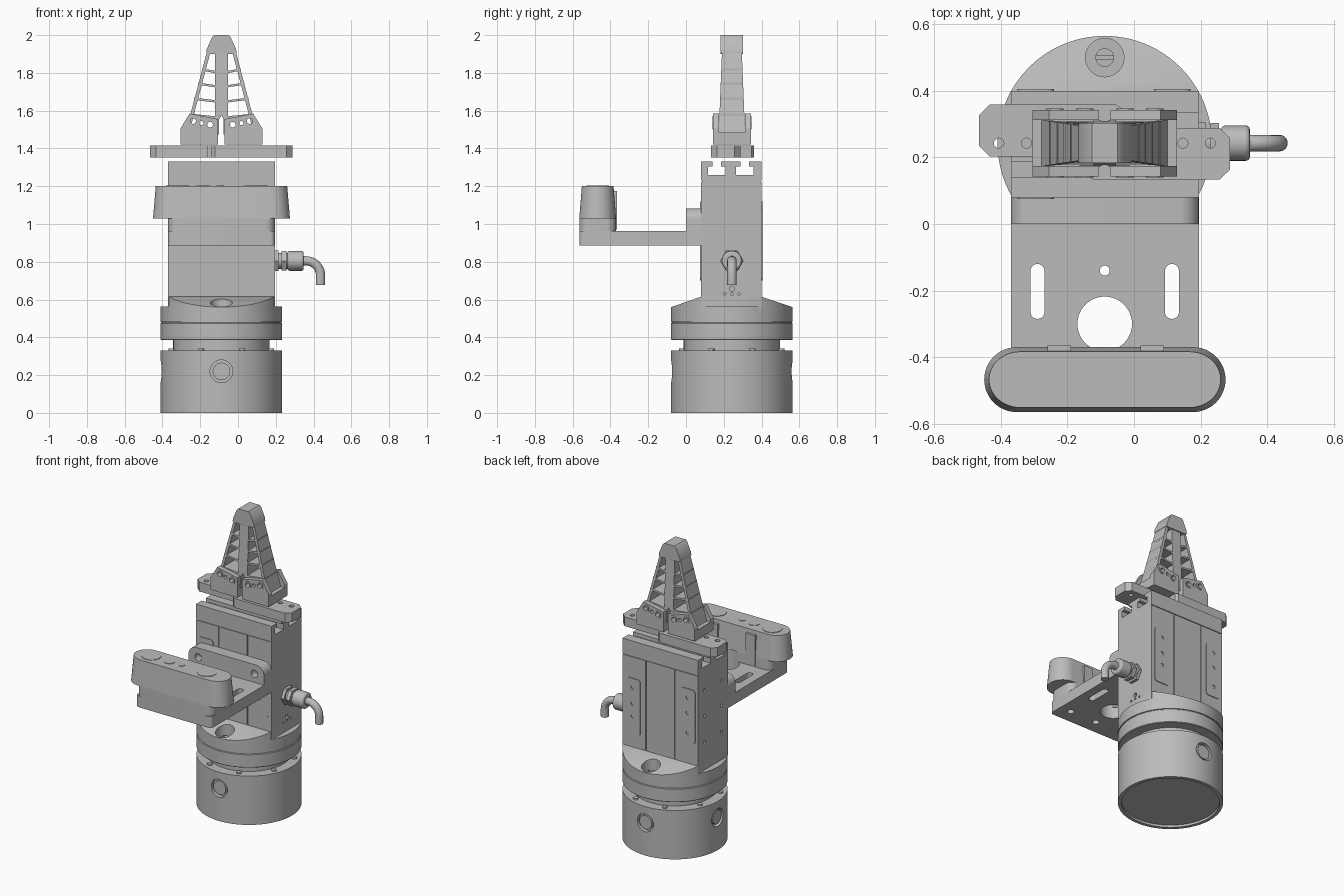
import bpy, bmesh, math
from mathutils import Vector, Matrix

cube = bpy.data.objects.get("Cube")
if cube:
    bpy.data.objects.remove(cube)

grey = bpy.data.materials.new("machined grey")
grey.use_nodes = True
tone = (0.5, 0.5, 0.5, 1)
grey.diffuse_color = tone
grey.node_tree.nodes["Principled BSDF"].inputs["Base Color"].default_value = tone

CX, CY, R = -0.088, 0.243, 0.322   # main column axis and radius
X0, X1, Y0, Y1 = -0.37, 0.195, 0.08, 0.40   # gripper body footprint
parts = []


def finish(name, bm):
    bmesh.ops.recalc_face_normals(bm, faces=bm.faces)
    mesh = bpy.data.meshes.new(name)
    bm.to_mesh(mesh)
    bm.free()
    mesh.materials.append(grey)
    ob = bpy.data.objects.new(name, mesh)
    bpy.context.collection.objects.link(ob)
    parts.append(ob)
    return ob


def prism(name, pts, axis, lo, hi):
    """Extrude a 2D outline along an axis; the outline uses the other two axes in order."""
    def place(p, d):
        v = list(p)
        v.insert("xyz".index(axis), d)
        return v
    bm = bmesh.new()
    a = [bm.verts.new(place(p, lo)) for p in pts]
    b = [bm.verts.new(place(p, hi)) for p in pts]
    bm.faces.new(a)
    bm.faces.new(b)
    for i in range(len(pts)):
        j = (i + 1) % len(pts)
        bm.faces.new((a[i], a[j], b[j], b[i]))
    return finish(name, bm)


def rounded(u0, u1, v0, v1, r, n=8):
    r = min(r, (u1 - u0) / 2 - 1e-4, (v1 - v0) / 2 - 1e-4)
    out = []
    for k, (u, v) in enumerate([(u1 - r, v1 - r), (u0 + r, v1 - r), (u0 + r, v0 + r), (u1 - r, v0 + r)]):
        for i in range(n + 1):
            t = math.pi / 2 * (k + i / n)
            out.append((u + r * math.cos(t), v + r * math.sin(t)))
    return out


def box(name, x, y, z):
    return prism(name, [(x[0], y[0]), (x[1], y[0]), (x[1], y[1]), (x[0], y[1])], "z", *z)


def cyl(name, c, r, axis, lo, hi, n=32):
    pts = [(c[0] + r * math.cos(math.tau * i / n), c[1] + r * math.sin(math.tau * i / n)) for i in range(n)]
    return prism(name, pts, axis, lo, hi)


def bevel(ob, w, seg=3):
    m = ob.modifiers.new("edge", "BEVEL")
    m.width, m.segments, m.limit_method, m.angle_limit = w, seg, "ANGLE", 0.9
    return ob


def combine(ob, tools, op="DIFFERENCE"):
    bpy.context.view_layer.objects.active = ob
    for t in tools:
        m = ob.modifiers.new("cut", "BOOLEAN")
        m.object, m.operation, m.solver = t, op, "EXACT"
        bpy.ops.object.modifier_apply(modifier=m.name)
        parts.remove(t)
        bpy.data.objects.remove(t)
    return ob


# Round base with recessed underside and three side ports
base = cyl("base_ring", (CX, CY), R, "z", 0, 0.33, 96)
ports = [("y", (CX, 0.22), CY - R, 1), ("y", (CX, 0.22), CY + R, -1), ("x", (CY, 0.22), CX - R, 1)]
combine(base, [cyl("c", (CX, CY), 0.3, "z", -0.1, 0.015, 96)] +
        [cyl("c", c, 0.06, ax, *sorted((s - d * 0.1, s + d * 0.03))) for ax, c, s, d in ports])
for ax, c, s, d in ports:
    cyl("port_plug", c, 0.046, ax, *sorted((s + d * 0.008, s + d * 0.04)))
cyl("neck", (CX, CY), 0.255, "z", 0.32, 0.39, 96)
for i in range(8):
    t = math.tau * (i + 0.5) / 8
    cyl("rim_screw", (CX + 0.285 * math.cos(t), CY + 0.285 * math.sin(t)), 0.016, "z", 0.32, 0.34, 16)
bevel(cyl("coupling_ring", (CX, CY), R, "z", 0.385, 0.478, 96), 0.004, 1)

# Adapter flange with sloped shoulders and counterbored screws
flange = cyl("adapter_flange", (CX, CY), R, "z", 0.482, 0.7, 96)
slope = [(-0.3, 0.4), (0.8, 0.4), (0.8, 0.48), (CY + R, 0.56), (Y1, 0.615), (Y0, 0.615), (CY - R, 0.56), (-0.3, 0.48)]
combine(flange, [prism("c", slope, "x", -0.6, 0.5)], "INTERSECT")
bores = [CY - 0.257, CY + 0.257]
combine(flange, [box("c", (X1, 0.5), (-0.5, 1), (0.563, 0.8)), box("c", (-0.7, X0), (-0.5, 1), (0.563, 0.8))] +
        [cyl("c", (CX, y), 0.058, "z", 0.51, 0.8) for y in bores])
cyl("flange_core", (CX, CY), R - 0.006, "z", 0.47, 0.49, 96)
for y in bores:
    screw = cyl("flange_screw", (CX, y), 0.028, "z", 0.5, 0.54)
    combine(screw, [box("c", (CX - 0.04, CX + 0.04), (y - 0.004, y + 0.004), (0.53, 0.6))])

# Gripper body with two T-slots along the top
slots = []
for y in (0.1635, 0.3115):
    slots += [(y - 0.023, 1.33), (y - 0.023, 1.305), (y - 0.046, 1.305), (y - 0.046, 1.26),
              (y + 0.046, 1.26), (y + 0.046, 1.305), (y + 0.023, 1.305), (y + 0.023, 1.33)]
side = [(Y0, 0.565), (Y0, 1.222), (Y0 + 0.006, 1.222), (Y0 + 0.006, 1.23), (Y0, 1.23), (Y0, 1.33)] + slots + \
       [(Y1, 1.33), (Y1, 1.23), (Y1 - 0.006, 1.23), (Y1 - 0.006, 1.222), (Y1, 1.222), (Y1, 0.565)]
body = prism("gripper_body", side, "x", X0, X1)
cuts = [box("c", (x - 0.004, x + 0.004), ys, (0.62, 1.224)) for x in (-0.197, 0.017)
        for ys in ((Y0 - 0.1, Y0 + 0.006), (Y1 - 0.006, Y1 + 0.1))]
cuts += [cyl("c", (y, z), 0.011, "x", -0.5, X0 + 0.02, 12) for y in (0.15, 0.33) for z in (0.75, 0.93, 1.1)]
cuts += [cyl("c", (0.243, 0.657), 0.014, "x", X1 - 0.02, 0.4, 12)]
cuts += [cyl("c", (y, 0.63), 0.007, "x", X1 - 0.02, 0.4, 10) for y in (0.205, 0.243, 0.281)]
combine(body, cuts)

# Cover plates with screw holes on front and back
for x0, x1, z0, z1 in ((-0.35, -0.24, 0.755, 1.12), (0.06, 0.17, 0.70, 1.08)):
    for name, ys in (("front_cover", (Y0 - 0.005, Y0)), ("back_cover", (Y1, Y1 + 0.005))):
        plate = prism(name, rounded(x0, x1, z0, z1, 0.02, 4), "y", *ys)
        combine(plate, [cyl("c", ((x0 + x1) / 2, z), 0.013, "y", 0, 0.5, 16)
                        for z in (0.825, (z0 + z1) / 2 + 0.02, z1 - 0.06)])

# Cable gland and bent cable
cyl("gland_nut", (CY, 0.805), 0.062, "x", X1, 0.215, 6)
cyl("gland_neck", (CY, 0.805), 0.042, "x", 0.21, 0.27)
cyl("gland_hex", (CY, 0.805), 0.06, "x", 0.23, 0.256, 6)
bevel(cyl("gland_cap", (CY, 0.805), 0.053, "x", 0.262, 0.348), 0.012)
curve = bpy.data.curves.new("cable", "CURVE")
curve.dimensions, curve.bevel_depth, curve.bevel_resolution, curve.use_fill_caps = "3D", 0.025, 5, True
spline = curve.splines.new("POLY")
path = [(0.33, 0.805)] + [(0.36 + 0.077 * math.sin(t), 0.728 + 0.077 * math.cos(t))
                          for t in (math.pi / 20 * i for i in range(11))] + [(0.437, 0.678)]
spline.points.add(len(path) - 1)
for p, (x, z) in zip(spline.points, path):
    p.co = (x, CY, z, 1)
curve.materials.append(grey)
spline.use_smooth = True
bpy.context.collection.objects.link(bpy.data.objects.new("cable", curve))

# L-shaped sensor bracket
shelf = prism("bracket_shelf", rounded(X0, X1, -0.565, 0.04, 0.025), "z", 0.885, 0.962)
holes = [prism("c", rounded(x - 0.021, x + 0.021, -0.285, -0.12, 0.021), "z", 0.8, 1.1) for x in (CX - 0.202, CX + 0.202)]
holes += [cyl("c", (CX, -0.30), 0.082, "z", 0.8, 1.1, 48), cyl("c", (CX, -0.14), 0.015, "z", 0.8, 1.1)]
holes += [cyl("c", (x, -0.47), 0.022, "z", 0.8, 0.93) for x in (CX - 0.2, CX, CX + 0.2)]
combine(shelf, holes)
wall = prism("bracket_wall", rounded(X0, X1, 0.8, 1.083, 0.06), "y", 0, Y0)
combine(wall, [box("c", (-1, 1), (-1, 1), (0.7, 0.885))] +
        [cyl("c", (x, 1.02), 0.025, "y", -0.1, 0.05) for x in (CX - 0.21, CX + 0.21)])

# Pill-shaped sensor with tapered housing
combine(prism("sensor_foot", rounded(X0, X1, -0.565, -0.37, 0.05), "z", 0.962, 1.03),
        [cyl("c", (CX, -0.30), 0.082, "z", 0.8, 1.1, 48)])
housing = prism("sensor_housing", rounded(-0.45, 0.275, -0.565, -0.37, 0.1, 12), "z", 1.03, 1.2)
for v in housing.data.vertices:
    if v.co.z > 1.1:
        v.co.x = CX + (v.co.x - CX) * 0.96
        v.co.y = -0.4675 + (v.co.y + 0.4675) * 0.86
for x, r in ((-0.32, 0.06), (-0.185, 0.035), (-0.095, 0.02), (0.095, 0.06)):
    cyl("lens", (x, -0.467), r, "z", 1.195, 1.203)
for x in (-0.225, 0.055):
    box("sensor_clip", (x - 0.035, x + 0.035), (-0.39, -0.365), (0.97, 1.175))


def mirror_x(pts, s):
    return [(CX + s * x, z) for x, z in pts]


# Two interlocking jaw plates, one turned half a circle from the other
jaw = [(-0.06, -0.113), (0.035, -0.113), (0.052, -0.1), (0.052, -0.002), (-0.07, -0.002), (-0.07, 0.043),
       (-0.345, 0.043), (-0.377, 0.012), (-0.377, -0.082), (-0.345, -0.113)]
for name, s in (("right_jaw", 1), ("left_jaw", -1)):
    ob = prism(name, [(CX + s * x, CY + 0.003 - s * y) for x, y in jaw], "z", 1.352, 1.415)
    combine(ob, [cyl("c", (CX + s * x, CY), 0.015, "z", 1.3, 1.5, 20) for x in (-0.318, -0.235)])

# Ribbed flexible fingers, outlines measured from the centre line
knuckle = [(-0.217, 1.42), (-0.217, 1.505), (-0.168, 1.585), (-0.017, 1.555), (-0.017, 1.42)]
outer = [(-0.192, 1.475), (-0.077, 1.91), (-0.058, 1.91), (-0.173, 1.475)]
inner = [(-0.034, 1.475), (-0.034, 1.91), (0, 1.91), (0, 1.575), (-0.012, 1.555), (-0.012, 1.475)]
tip = [(-0.08, 1.905), (-0.078, 1.925), (-0.048, 1.992), (-0.038, 2.0), (0, 2.0), (0, 1.9), (-0.07, 1.9)]
ribs = []
for z in (1.57, 1.655, 1.735, 1.81):
    x = -0.165 + (z - 1.575) * 0.262
    ribs.append([(x, z + 0.014), (x, z + 0.002), (-0.03, z - 0.012), (-0.03, z)])
for tag, s in (("right", 1), ("left", -1)):
    block = prism(tag + "_knuckle", mirror_x(knuckle, s), "y", 0.143, 0.343)
    cuts = [box("c", (-1, 1), (0.174, 0.312), (1.485, 1.7))]
    cuts += [cyl("c", (CX + s * x, z), r, "y", 0, 0.5, 20)
             for x, z, r in ((-0.15, 1.545, 0.016), (-0.106, 1.534, 0.011), (-0.06, 1.526, 0.016))]
    combine(block, cuts)
    for x, z in ((-0.15, 1.545), (-0.06, 1.526)):
        for y in (0.139, 0.337):
            combine(cyl(tag + "_bushing", (CX + s * x, z), 0.026, "y", y, y + 0.01, 20),
                    [cyl("c", (CX + s * x, z), 0.015, "y", 0, 0.5, 20)])
    for name, pts in [("outer_strut", outer), ("inner_strut", inner)] + [("rib", r) for r in ribs]:
        ob = prism(tag + "_" + name, mirror_x(pts, s), "y", -1, 1)
        for v in ob.data.vertices:
            v.co.y = CY + v.co.y * (0.07 - (v.co.z - 1.475) * 0.04)
    prism(tag + "_fingertip", mirror_x(tip, s), "y", CY - 0.06, CY + 0.06)

# Smooth round surfaces, keep edges sharp
bpy.ops.object.select_all(action="DESELECT")
for ob in parts:
    ob.select_set(True)
bpy.context.view_layer.objects.active = parts[0]
bpy.ops.object.shade_smooth_by_angle(angle=math.radians(30))
